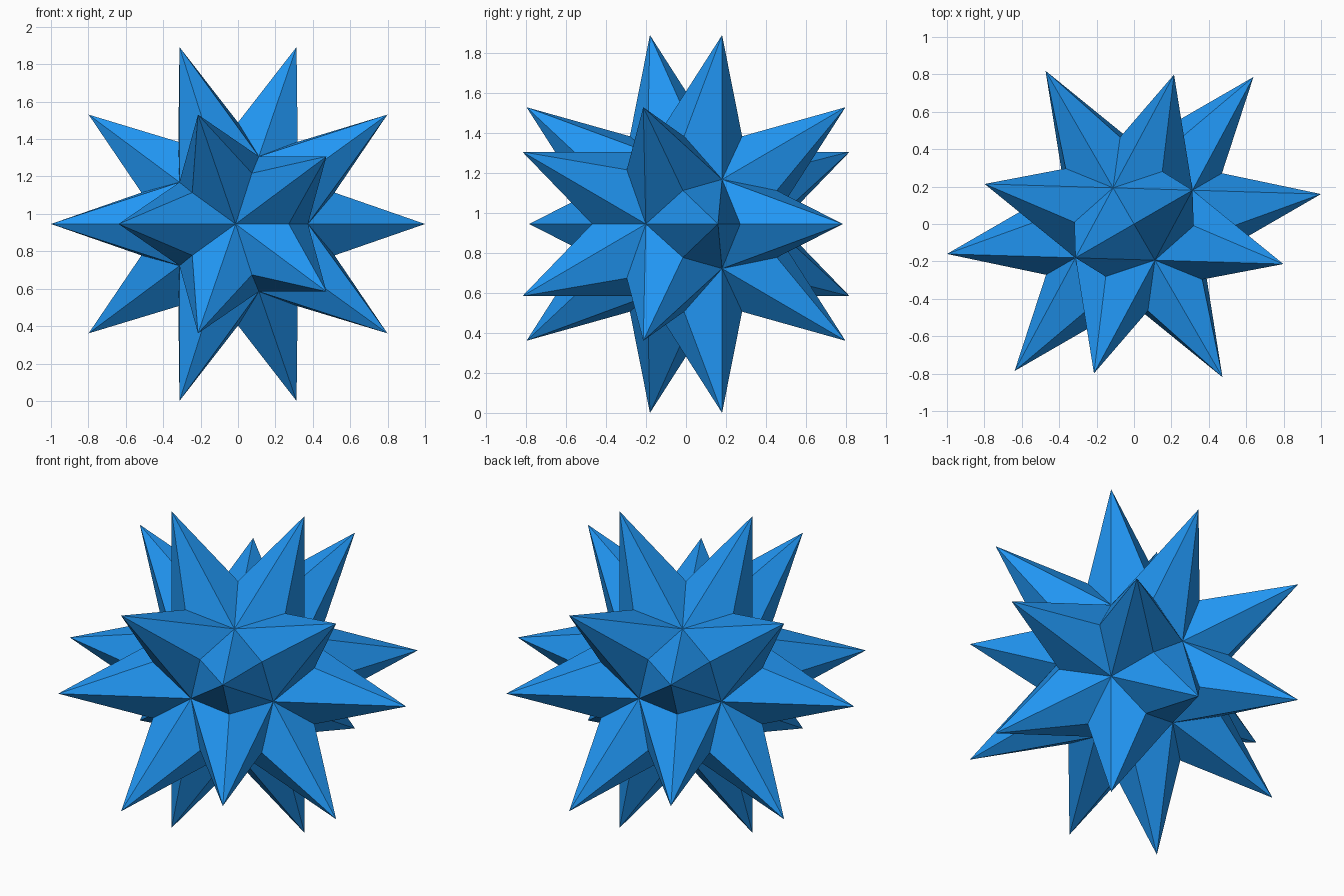
import bpy, bmesh
from math import sqrt, radians
from mathutils import Vector, Matrix

if "Cube" in bpy.data.objects:
    bpy.data.objects.remove(bpy.data.objects["Cube"])

PHI = (1 + sqrt(5)) / 2
TIP_R = 1.0127      # spike tips (dodecahedron corners)
CORE_R = 0.4195 * TIP_R   # deep points (icosahedron corners)
MID_R = 0.543       # saddle points between neighbouring spikes

# Core icosahedron, used only to find the layout
core = bmesh.new()
for a in (-1, 1):
    for b in (-PHI, PHI):
        for co in ((a, 0, b), (0, b, a), (b, a, 0)):
            core.verts.new(Vector(co).normalized() * CORE_R)
bmesh.ops.convex_hull(core, input=core.verts)

# Spikes: one six-sided pyramid on every core face
star = bmesh.new()
for face in core.faces:
    tip = face.calc_center_median().normalized() * TIP_R
    ring = []
    for loop in face.loops:
        p, q = loop.vert.co, loop.link_loop_next.vert.co
        ring += [p.copy(), (p + q).normalized() * MID_R]
    for i in range(6):
        star.faces.new([star.verts.new(c) for c in (ring[i], ring[(i + 1) % 6], tip)])
core.free()
bmesh.ops.remove_doubles(star, verts=star.verts, dist=1e-4)
bmesh.ops.recalc_face_normals(star, faces=star.faces)

# Turn into place and rest on the ground
bmesh.ops.transform(star, matrix=Matrix.Rotation(radians(-60), 4, 'Z'), verts=star.verts)
low = min(v.co.z for v in star.verts)
bmesh.ops.translate(star, vec=(0, 0, -low), verts=star.verts)

mesh = bpy.data.meshes.new("spiked_star")
star.to_mesh(mesh)
star.free()
obj = bpy.data.objects.new("spiked_star", mesh)
bpy.context.collection.objects.link(obj)

blue = bpy.data.materials.new("blue")
blue.diffuse_color = (0.015, 0.305, 0.896, 1)
blue.use_nodes = True
blue.node_tree.nodes["Principled BSDF"].inputs["Base Color"].default_value = blue.diffuse_color
mesh.materials.append(blue)
